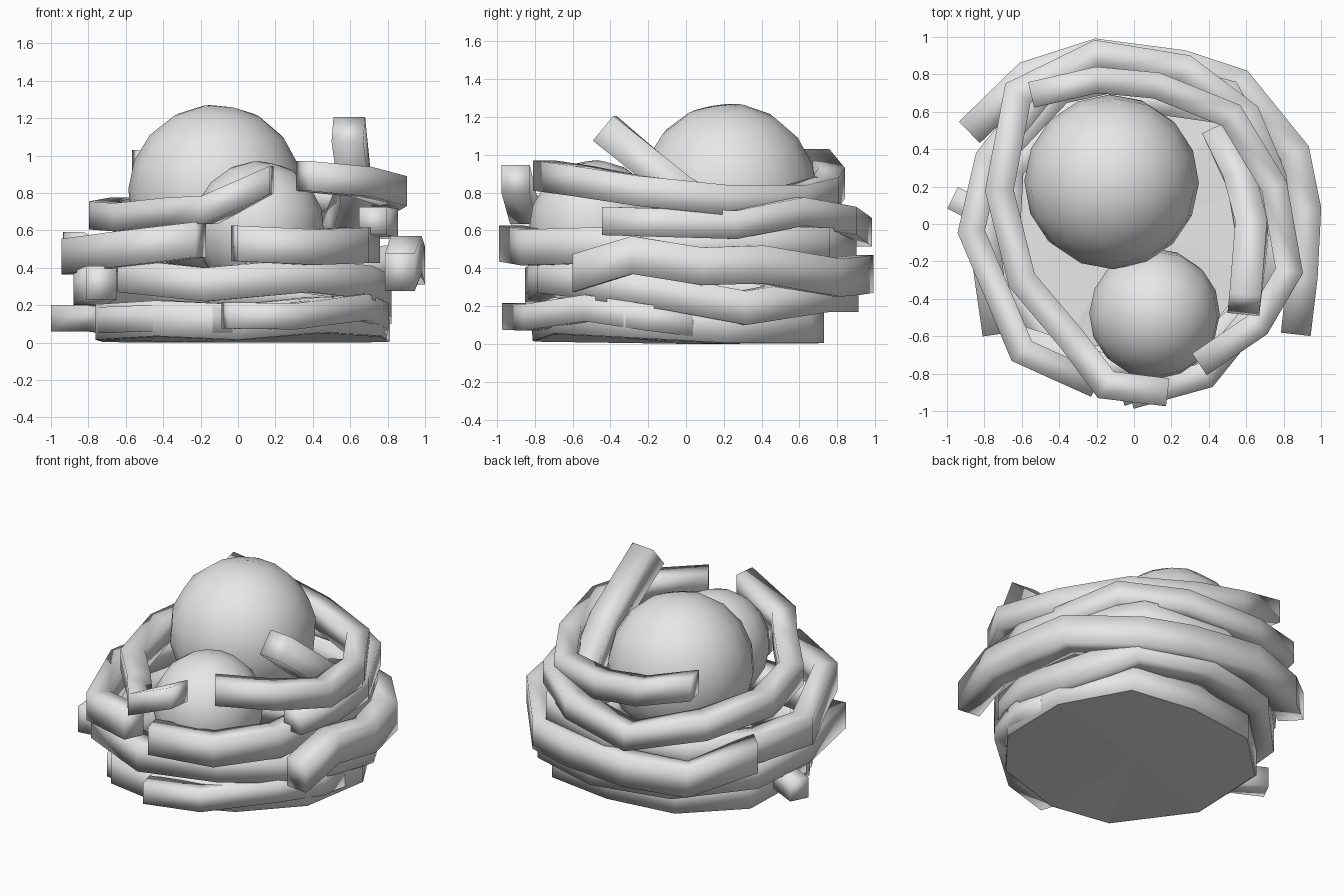
import bpy, bmesh, math
from mathutils import Vector, Matrix

if "Cube" in bpy.data.objects:
    bpy.data.objects.remove(bpy.data.objects["Cube"])

grey = bpy.data.materials.new("plain grey")
grey.use_nodes = True
grey.diffuse_color = (0.8, 0.8, 0.8, 1)
grey.node_tree.nodes["Principled BSDF"].inputs["Base Color"].default_value = (0.8, 0.8, 0.8, 1)


def finish(bm, name):
    bmesh.ops.recalc_face_normals(bm, faces=bm.faces)
    mesh = bpy.data.meshes.new(name)
    bm.to_mesh(mesh)
    bm.free()
    mesh.materials.append(grey)
    obj = bpy.data.objects.new(name, mesh)
    bpy.context.collection.objects.link(obj)
    return obj


def twig(name, path, width=0.14, height=0.18, closed=False, upright=True):
    """Four-sided bar swept along a path, mitred at each bend."""
    pts = [Vector(p) for p in path]
    n = len(pts)
    bm = bmesh.new()
    rings = []
    for i, p in enumerate(pts):
        a = pts[i - 1] if i or closed else None
        b = pts[(i + 1) % n] if i < n - 1 or closed else None
        d_in = (p - a).normalized() if a else (b - p).normalized()
        d_out = (b - p).normalized() if b else d_in
        t = (d_in + d_out).normalized()
        side = t.cross(Vector((0, 0, 1))).normalized()
        up = Vector((0, 0, 1)) if upright else side.cross(t)
        s = side * width / 2 / max(0.7, t.dot(d_in))
        u = up * height / 2
        rings.append([bm.verts.new(p + v) for v in (s + u, u - s, -s - u, s - u)])
    for i in range(n if closed else n - 1):
        r, q = rings[i], rings[(i + 1) % n]
        for k in range(4):
            bm.faces.new((r[k], r[(k + 1) % 4], q[(k + 1) % 4], q[k]))
    if not closed:
        bm.faces.new(rings[0])
        bm.faces.new(rings[-1])
    for f in bm.faces:
        f.smooth = True
    return finish(bm, name)


def egg(name, centre, radius, segments, rings, tilt):
    """Smooth low-poly ball."""
    bm = bmesh.new()
    bmesh.ops.create_uvsphere(bm, u_segments=segments, v_segments=rings, radius=radius)
    m = Matrix.Translation(centre) @ Matrix.Rotation(tilt, 4, (0.6, 0.8, 0))
    bmesh.ops.transform(bm, matrix=m, verts=bm.verts)
    for f in bm.faces:
        f.smooth = True
    return finish(bm, name)


# Eggs
egg("large_egg", (-0.12, 0.225, 0.805), 0.467, 16, 9, 0.25)
egg("small_egg", (0.11, -0.48, 0.62), 0.35, 16, 9, 0.3)

# Lowest ring, which lifts toward the front
base = [(-0.4, -0.7, 0.13), (0.0, -0.74, 0.11), (0.43, -0.64, 0.15), (0.7, -0.3, 0.13),
        (0.74, 0.2, 0.1), (0.52, 0.6, 0.1), (0.1, 0.66, 0.1), (-0.35, 0.6, 0.1),
        (-0.66, 0.3, 0.1), (-0.69, -0.25, 0.11)]
twig("base_ring", base, 0.14, 0.19, closed=True)

# Shallow floor fanned out to the rim of the lowest ring
bm = bmesh.new()
rim = [bm.verts.new((x * 1.09, y * 1.09, z - 0.098)) for x, y, z in base]
for height in (0.0, 0.06):
    hub = bm.verts.new((0, 0, height))
    for i, v in enumerate(rim):
        bm.faces.new((hub, rim[i - 1], v))
finish(bm, "nest_floor")

# Loose twig ends at the bottom
twig("front_low_twig", [(-0.07, -0.91, 0.145), (0.28, -0.8, 0.14), (0.64, -0.5, 0.19),
                        (0.74, -0.2, 0.14), (0.73, 0.1, 0.1)], 0.13, 0.14)
twig("side_low_twig", [(-0.97, 0.14, 0.13), (-0.75, 0.03, 0.13), (-0.68, -0.3, 0.12),
                       (-0.45, -0.68, 0.13), (-0.02, -0.75, 0.12)], 0.13, 0.14)

# Lower twig
twig("lower_twig", [(-0.62, -0.62, 0.36), (-0.17, -0.77, 0.31), (0.35, -0.71, 0.36),
                    (0.65, -0.43, 0.32), (0.74, -0.1, 0.27), (0.74, 0.3, 0.19),
                    (0.55, 0.7, 0.26), (0.1, 0.83, 0.26), (-0.4, 0.72, 0.26),
                    (-0.75, 0.35, 0.28), (-0.8, -0.1, 0.29), (-0.73, -0.59, 0.32)], 0.16, 0.18)

# Outer twig
twig("outer_twig", [(0.865, -0.59, 0.375), (0.9, -0.28, 0.47), (0.92, 0.08, 0.41),
                    (0.86, 0.38, 0.42), (0.56, 0.75, 0.35), (0.26, 0.85, 0.36),
                    (-0.2, 0.91, 0.37), (-0.57, 0.79, 0.35), (-0.88, 0.49, 0.49)], 0.16, 0.2)

# Middle twig
twig("middle_twig", [(-0.02, -0.92, 0.53), (0.38, -0.81, 0.51), (0.63, -0.5, 0.52),
                     (0.69, 0.0, 0.52), (0.68, 0.38, 0.53), (0.5, 0.7, 0.52),
                     (0.0, 0.83, 0.5), (-0.5, 0.7, 0.48), (-0.78, 0.35, 0.47),
                     (-0.87, -0.04, 0.46), (-0.6, -0.68, 0.5), (-0.2, -0.86, 0.55)], 0.14, 0.19)

# Upper twig with a raised front end
twig("upper_twig", [(0.18, -0.9, 0.87), (-0.15, -0.86, 0.71), (-0.33, -0.62, 0.7),
                    (-0.6, -0.3, 0.67), (-0.72, 0.18, 0.68), (-0.62, 0.7, 0.7),
                    (-0.2, 0.905, 0.59), (0.27, 0.83, 0.65), (0.6, 0.58, 0.7),
                    (0.74, 0.25, 0.63), (0.78, -0.1, 0.64), (0.72, -0.43, 0.65)], 0.15, 0.15)

# Top twig curling over the large egg
twig("top_twig", [(0.35, -0.75, 0.89), (0.66, -0.54, 0.86), (0.83, -0.25, 0.81),
                  (0.75, 0.2, 0.76), (0.52, 0.58, 0.76), (0.12, 0.74, 0.8),
                  (-0.2, 0.77, 0.85), (-0.55, 0.69, 0.95)], 0.14, 0.16)

# Twig standing up out of the nest
twig("standing_twig", [(0.59, -0.43, 1.14), (0.63, -0.03, 0.81), (0.57, 0.25, 0.64),
                       (0.45, 0.5, 0.56)], 0.17, 0.17, upright=False)
